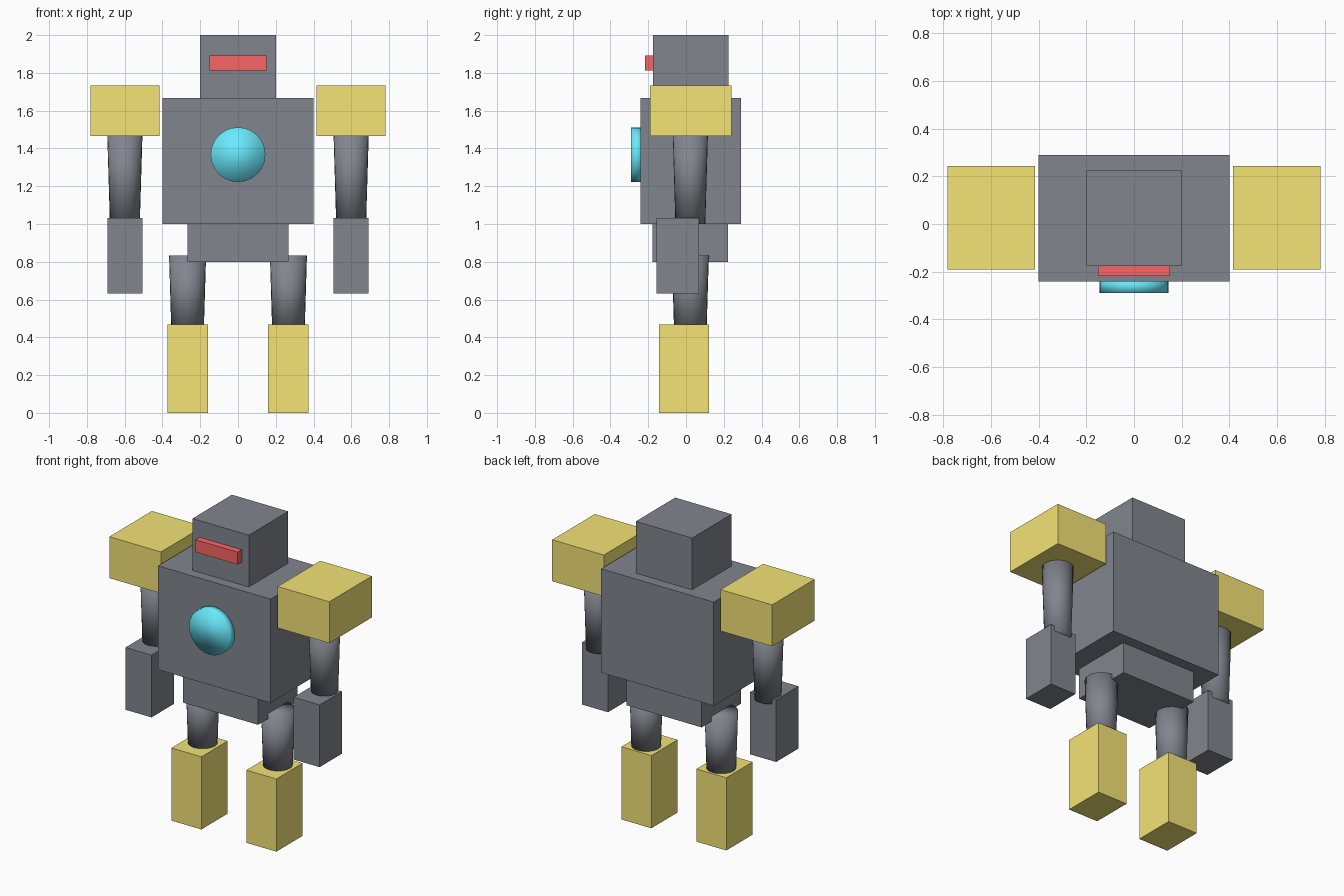
import bpy

if "Cube" in bpy.data.objects:
    bpy.data.objects.remove(bpy.data.objects["Cube"])


def material(name, color):
    m = bpy.data.materials.new(name)
    m.diffuse_color = (*color, 1)
    m.use_nodes = True
    m.node_tree.nodes["Principled BSDF"].inputs["Base Color"].default_value = m.diffuse_color
    return m


steel = material("steel", (0.22, 0.235, 0.27))
yellow = material("yellow", (0.90, 0.77, 0.18))
red = material("red", (0.95, 0.13, 0.13))
cyan = material("cyan", (0.14, 0.82, 0.98))


def finish(name, mat):
    ob = bpy.context.object
    ob.name = name
    ob.data.materials.append(mat)
    return ob


def box(name, x, y, z, mat=steel):
    """Box from its (min, max) range on each axis."""
    bpy.ops.mesh.primitive_cube_add(size=1, location=[(a + b) / 2 for a, b in (x, y, z)])
    bpy.context.object.scale = [b - a for a, b in (x, y, z)]
    bpy.ops.object.transform_apply(location=False, rotation=False, scale=True)
    return finish(name, mat)


def limb(name, x, y, z, r_bottom, r_top):
    """Tapered round limb between two heights."""
    bpy.ops.mesh.primitive_cone_add(vertices=24, radius1=r_bottom, radius2=r_top,
                                    depth=z[1] - z[0], location=(x, y, sum(z) / 2))
    bpy.ops.object.shade_smooth()
    return finish(name, steel)


# Body and head
box("torso", (-0.4, 0.4), (-0.24, 0.29), (1.0, 1.667))
box("pelvis", (-0.267, 0.267), (-0.178, 0.222), (0.8, 1.0))
box("head", (-0.2, 0.2), (-0.176, 0.224), (1.667, 2.0))
box("visor", (-0.15, 0.15), (-0.217, -0.17), (1.813, 1.893), red)

# Round chest light
bpy.ops.mesh.primitive_cylinder_add(vertices=24, radius=0.145, depth=0.06,
                                    location=(0, -0.26, 1.367), rotation=(1.5707963, 0, 0))
bpy.ops.object.shade_smooth()
finish("chest_light", cyan)

# Arms and legs, once per side
for side, s in (("left", 1), ("right", -1)):
    def span(a, b):
        return tuple(sorted((s * a, s * b)))

    box(side + "_shoulder", span(0.415, 0.782), (-0.19, 0.242), (1.467, 1.733), yellow)
    limb(side + "_upper_arm", s * 0.599, 0.023, (1.0, 1.5), 0.079, 0.094)
    box(side + "_forearm", span(0.505, 0.69), (-0.157, 0.07), (0.633, 1.033))
    limb(side + "_leg", s * 0.267, 0.023, (0.433, 0.833), 0.086, 0.098)
    box(side + "_foot", span(0.16, 0.373), (-0.143, 0.123), (0.0, 0.467), yellow)
